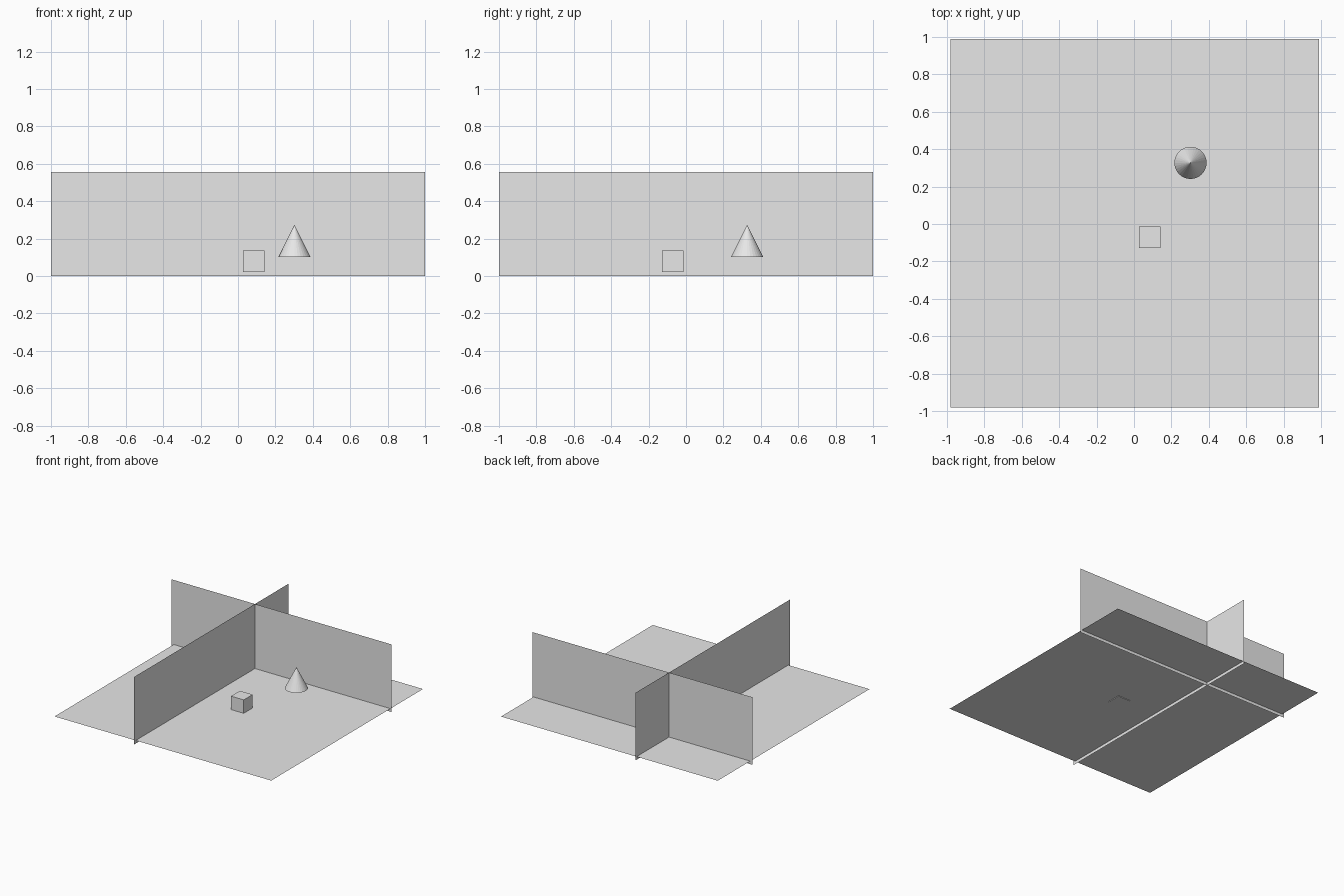
import bpy
from math import pi

old = bpy.data.objects.get("Cube")
if old:
    bpy.data.objects.remove(old, do_unlink=True)

# Single plain grey
GREY = (0.8, 0.8, 0.8, 1.0)
grey = bpy.data.materials.new("plain_grey")
grey.use_nodes = True
grey.diffuse_color = GREY
grey.node_tree.nodes["Principled BSDF"].inputs["Base Color"].default_value = GREY

WALL_HEIGHT = 0.555


def finish(name):
    """Name the newest object and give it the grey material."""
    obj = bpy.context.object
    obj.name = obj.data.name = name
    obj.data.materials.append(grey)
    return obj


def sheet(name, size, location, rotation=(0, 0, 0)):
    """Flat rectangle without thickness."""
    bpy.ops.mesh.primitive_plane_add(size=1, location=location, rotation=rotation)
    finish(name).scale = (*size, 1)


# Floor, just above the lower edges of the walls
sheet("floor", (1.97, 1.97), (0.004, 0.004, 0.025))

# Two crossing upright walls
sheet("cross_wall", (2, WALL_HEIGHT), (0, 0.567, WALL_HEIGHT / 2), (pi / 2, 0, 0))
sheet("side_wall", (2, WALL_HEIGHT), (-0.243, 0, WALL_HEIGHT / 2), (pi / 2, 0, pi / 2))

# Small block set slightly into the floor
bpy.ops.mesh.primitive_cube_add(size=0.115, location=(0.084, -0.07, 0.078))
finish("block")

# Cone hovering above the floor
bpy.ops.mesh.primitive_cone_add(vertices=32, radius1=0.086, depth=0.172,
                                location=(0.302, 0.327, 0.188))
finish("cone")
